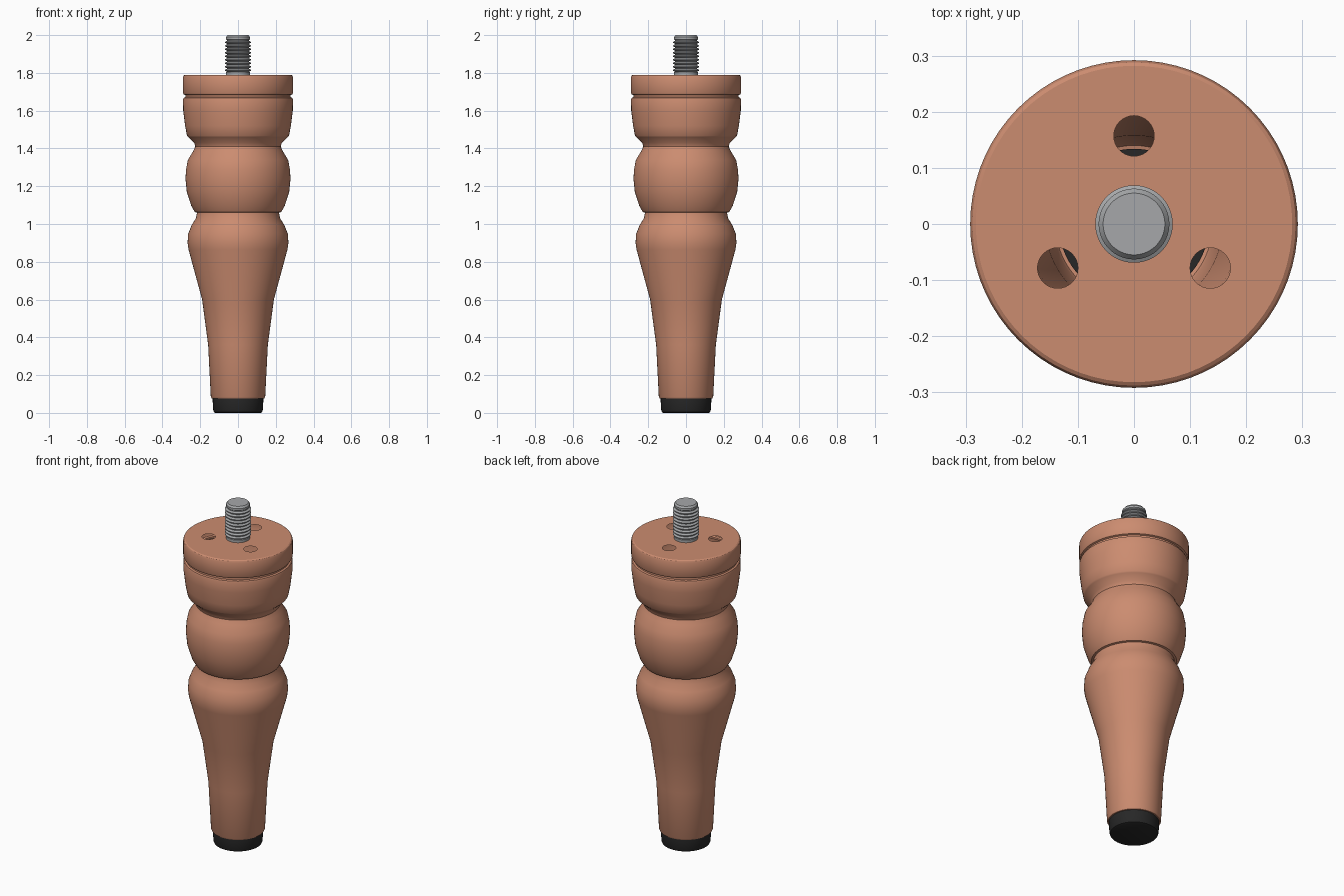
import bpy
import bmesh
from math import sin, cos, pi, radians

SEGMENTS = 72

old = bpy.data.objects.get("Cube")
if old:
    bpy.data.objects.remove(old, do_unlink=True)


def make_material(name, rgb, roughness):
    mat = bpy.data.materials.new(name)
    mat.use_nodes = True
    mat.diffuse_color = (*rgb, 1)
    bsdf = mat.node_tree.nodes["Principled BSDF"]
    bsdf.inputs["Base Color"].default_value = (*rgb, 1)
    bsdf.inputs["Roughness"].default_value = roughness
    return mat


def add_ring(bm, radius, z, segments=SEGMENTS, x=0, y=0):
    angles = [2 * pi * i / segments for i in range(segments)]
    return [bm.verts.new((x + radius * cos(a), y + radius * sin(a), z)) for a in angles]


def lathe(bm, profile):
    """Revolve (radius, z) points, listed bottom to top; return the end rings."""
    rings = [add_ring(bm, r, z) for r, z in profile]
    for low, high in zip(rings, rings[1:]):
        for i in range(SEGMENTS):
            j = (i + 1) % SEGMENTS
            bm.faces.new((low[i], low[j], high[j], high[i]))
    return rings[0], rings[-1]


def finish(bm, name, mat):
    mesh = bpy.data.meshes.new(name)
    bm.to_mesh(mesh)
    bm.free()
    obj = bpy.data.objects.new(name, mesh)
    bpy.context.collection.objects.link(obj)
    mesh.materials.append(mat)
    bpy.ops.object.select_all(action="DESELECT")
    obj.select_set(True)
    bpy.context.view_layer.objects.active = obj
    bpy.ops.object.shade_smooth_by_angle(angle=radians(31))
    return obj


def capped_lathe(name, profile, mat):
    bm = bmesh.new()
    bottom, top = lathe(bm, profile)
    bm.faces.new(bottom[::-1])
    bm.faces.new(top)
    return finish(bm, name, mat)


wood = make_material("warm wood", (0.60, 0.262, 0.162), 0.6)
steel = make_material("grey steel", (0.38, 0.39, 0.40), 0.5)
rubber = make_material("black rubber", (0.02, 0.02, 0.02), 0.7)

# Turned leg: hollow shell with an open underside
leg_profile = [
    (0.132, 0.075), (0.140, 0.077), (0.144, 0.085), (0.158, 0.36), (0.19, 0.60),
    (0.262, 0.865), (0.267, 0.90), (0.264, 0.947), (0.245, 0.995),
    (0.223, 1.03), (0.217, 1.06),                                # waist
    (0.228, 1.063), (0.247, 1.095), (0.271, 1.17), (0.278, 1.24),
    (0.275, 1.29), (0.265, 1.34), (0.238, 1.385), (0.226, 1.41),  # ball
    (0.232, 1.43), (0.264, 1.46), (0.270, 1.467), (0.280, 1.52),
    (0.290, 1.60), (0.291, 1.66), (0.288, 1.668), (0.279, 1.672),  # collar groove
    (0.279, 1.682), (0.288, 1.686), (0.292, 1.694),
    (0.292, 1.777), (0.288, 1.786), (0.282, 1.79),
]
bm = bmesh.new()
_, rim = lathe(bm, leg_profile)

# Top plate with three round holes
TOP = leg_profile[-1][1]
edges = [bm.edges.get((rim[i - 1], rim[i])) for i in range(SEGMENTS)]
for k in range(3):
    a = pi / 2 + k * 2 * pi / 3
    hole = add_ring(bm, 0.036, TOP, 32, 0.157 * cos(a), 0.157 * sin(a))
    edges += [bm.edges.new((hole[i - 1], hole[i])) for i in range(len(hole))]
plate = bmesh.ops.triangle_fill(bm, use_beauty=True, edges=edges, normal=(0, 0, 1))
for face in plate["geom"]:
    if isinstance(face, bmesh.types.BMFace):
        face.normal_update()
        if face.normal.z < 0:
            face.normal_flip()
finish(bm, "turned_leg", wood)

# Rubber foot
capped_lathe("rubber_foot", [
    (0.119, 0), (0.127, 0.004), (0.131, 0.014), (0.134, 0.06), (0.134, 0.08),
], rubber)

# Threaded bolt: plain shank, ridges, chamfered tip
bolt_profile = [(0.064, TOP - 0.02), (0.064, 1.805)]
RIDGES = 9
PITCH = 0.0185
for k in range(RIDGES):
    z = 1.806 + k * PITCH
    bolt_profile += [(0.058, z), (0.069, z + 0.006), (0.069, z + 0.010), (0.058, z + 0.016)]
bolt_profile += [(0.058, 1.974), (0.063, 1.978), (0.063, 1.990), (0.055, 2.0)]
capped_lathe("threaded_bolt", bolt_profile, steel)
